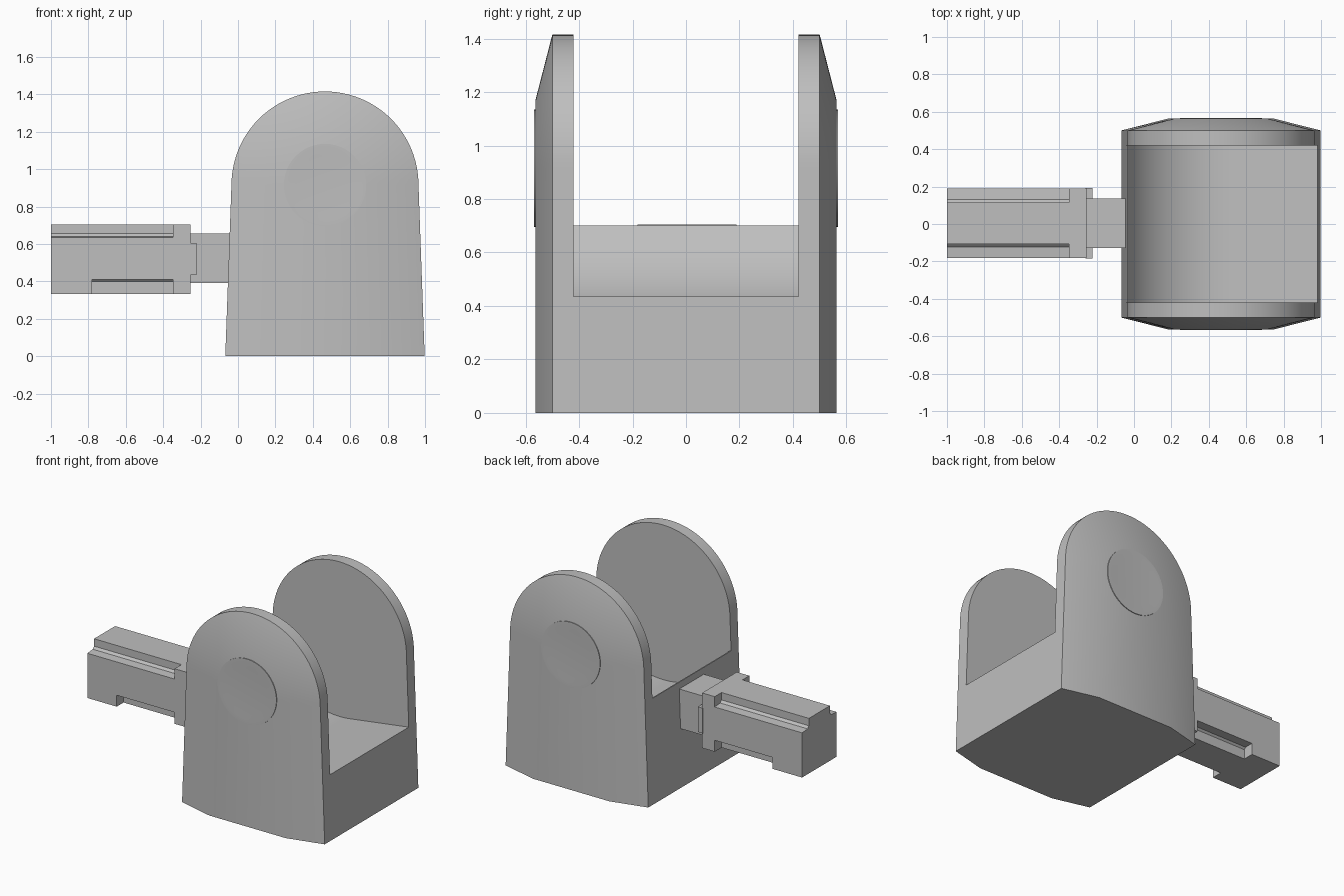
import bpy, bmesh
from math import cos, sin, pi, radians, sqrt

cube = bpy.data.objects.get("Cube")
if cube:
    bpy.data.objects.remove(cube, do_unlink=True)

GREY = (0.52, 0.52, 0.52, 1)
mat = bpy.data.materials.new("plain_grey")
mat.use_nodes = True
mat.diffuse_color = GREY
bsdf = next(n for n in mat.node_tree.nodes if n.type == 'BSDF_PRINCIPLED')
bsdf.inputs["Base Color"].default_value = GREY

CX, CZ = 0.465, 0.915     # pivot axis
ROD_Y = 0.004             # rod centre line


def loft(name, rings):
    """Join rings of equal point count into a closed, capped solid."""
    bm = bmesh.new()
    loops = [[bm.verts.new(p) for p in ring] for ring in rings]
    n = len(loops[0])
    for a, b in zip(loops, loops[1:]):
        for i in range(n):
            j = (i + 1) % n
            bm.faces.new((a[i], a[j], b[j], b[i]))
    bm.faces.new(loops[0][::-1])
    bm.faces.new(loops[-1])
    bmesh.ops.recalc_face_normals(bm, faces=bm.faces)
    mesh = bpy.data.meshes.new(name)
    bm.to_mesh(mesh)
    bm.free()
    mesh.materials.append(mat)
    obj = bpy.data.objects.new(name, mesh)
    bpy.context.collection.objects.link(obj)
    bpy.ops.object.select_all(action='DESELECT')
    obj.select_set(True)
    bpy.context.view_layer.objects.active = obj
    bpy.ops.object.shade_smooth_by_angle(angle=radians(30))
    return obj


def arch(y, half_base, radius, segs=48):
    """Round-topped outline with slightly flared straight sides."""
    pts = [(CX - half_base, y, 0)]
    for i in range(segs + 1):
        a = pi - pi * i / segs
        pts.append((CX + radius * cos(a), y, CZ + radius * sin(a)))
    return pts + [(CX + half_base, y, 0)]


def disc(y, radius, segs=48):
    return [(CX + radius * cos(2 * pi * i / segs), y,
             CZ + radius * sin(2 * pi * i / segs)) for i in range(segs)]


def box(name, x0, x1, half_y, z0, z1):
    section = [(-half_y, z0), (half_y, z0), (half_y, z1), (-half_y, z1)]
    return rod(name, x0, x1, section)


def rod(name, x0, x1, section):
    return loft(name, [[(x, ROD_Y + y, z) for y, z in section] for x in (x0, x1)])


# Cheeks with a wide bevel on the outside, and their pivot discs
for side, label in ((1, "back"), (-1, "front")):
    loft(label + "_cheek", [arch(side * 0.42, 0.533, 0.5),
                            arch(side * 0.5, 0.533, 0.5),
                            arch(side * 0.563, 0.285, 0.255)])
    loft(label + "_pivot_disc", [disc(side * 0.55, 0.22),
                                 disc(side * 0.568, 0.22),
                                 disc(side * 0.568, 0.195),
                                 disc(side * 0.566, 0.155)])

# Base block whose floor is a cradle arc running into a gentle slope
R = 0.545
rim_z = 0.70
flare = 0.033 / CZ
start = pi + radians(23.2)
end = 1.5 * pi + radians(7.5)
cradle = [(CX - 0.533, 0), (CX - 0.533 + flare * rim_z, rim_z)]
for i in range(25):
    a = start + (end - start) * i / 24
    cradle.append((CX + R * cos(a), CZ + R * sin(a)))
cradle += [(CX + 0.533 - flare * 0.436, 0.436), (CX + 0.533, 0)]
loft("cradle_base", [[(x, y, z) for x, z in cradle] for y in (-0.42, 0.42)])

# Side rod: neck, flange, collar and stepped bar
W, IN, Z0, Z1 = 0.185, 0.112, 0.333, 0.705


def mirrored(half):
    return half + [(-y, z) for y, z in reversed(half)]


step_top = [(W, 0.635), (IN + 0.015, 0.64), (IN, 0.655), (IN, Z1)]
step_low = [(IN, Z0), (IN, 0.398), (IN + 0.012, 0.41), (W, 0.41)]
box("rod_neck", -0.26, -0.03, 0.131, 0.39, 0.655)
box("rod_flange", -0.26, -0.223, W + 0.004, 0.435, 0.605)
box("rod_collar", -0.347, -0.253, W, Z0, Z1)
rod("rod_bar", -0.78, -0.347, mirrored(step_low + step_top))
rod("rod_tip", -1.0, -0.78, mirrored([(W, Z0)] + step_top))
